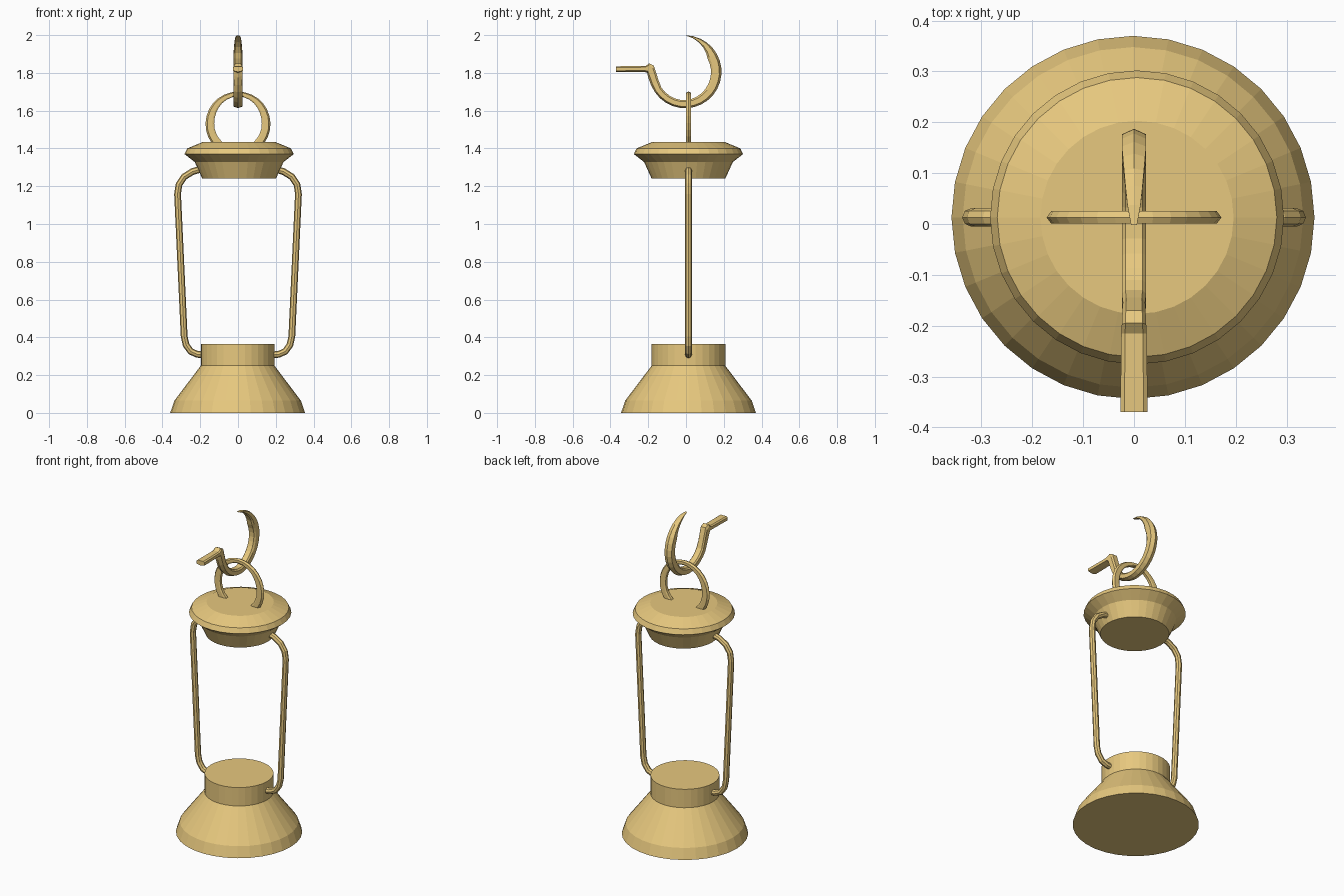
import bpy, bmesh
from math import sin, cos, pi, radians
from mathutils import Vector

if "Cube" in bpy.data.objects:
    bpy.data.objects.remove(bpy.data.objects["Cube"])

brass = bpy.data.materials.new("brass")
brass.diffuse_color = (0.80, 0.58, 0.21, 1)
brass.use_nodes = True
brass.node_tree.nodes["Principled BSDF"].inputs["Base Color"].default_value = brass.diffuse_color
YC = 0.013  # body axis sits slightly behind y = 0


def skin(name, rings):
    """Join equal-length point rings into a closed, capped solid."""
    bm = bmesh.new()
    vs = [[bm.verts.new(p) for p in ring] for ring in rings]
    n = len(vs[0])
    for a, b in zip(vs, vs[1:]):
        for i in range(n):
            j = (i + 1) % n
            bm.faces.new((a[i], a[j], b[j], b[i]))
    bm.faces.new(vs[0][::-1])
    bm.faces.new(vs[-1])
    bmesh.ops.recalc_face_normals(bm, faces=bm.faces)
    me = bpy.data.meshes.new(name)
    bm.to_mesh(me)
    bm.free()
    me.materials.append(brass)
    ob = bpy.data.objects.new(name, me)
    bpy.context.collection.objects.link(ob)
    return ob


def lathe(name, profile, cx=0.0, n=32):
    return skin(name, [[(cx + r * cos(2 * pi * i / n), YC + r * sin(2 * pi * i / n), z)
                        for i in range(n)] for r, z in profile])


def bar(name, stations, place):
    """Chamfered bar: each station is (outer point, inner point, half width)."""
    section = [(0, 0), (0.2, 1), (0.8, 1), (1, 0.7), (1, -0.7), (0.8, -1), (0.2, -1)]
    rings = []
    for o, i, w in stations:
        o, i = Vector(o), Vector(i)
        rings.append([place(*o.lerp(i, t), w * s) for t, s in section])
    return skin(name, rings)


def arc(c, r, a0, a1, steps, thick, width):
    out = []
    for k in range(steps + 1):
        a = radians(a0 + (a1 - a0) * k / steps)
        d = Vector((cos(a), sin(a)))
        out.append((Vector(c) + d * r, Vector(c) + d * (r - thick(a)), width(a)))
    return out


# Base and lid
lathe("base", [(0.357, 0), (0.335, 0.065), (0.195, 0.25), (0.195, 0.365)], -0.002)
lathe("lid", [(0.195, 1.24), (0.235, 1.328), (0.289, 1.37), (0.275, 1.40), (0.19, 1.435)], 0.006)

# Side wires
path = [(0.17, 0.306), (0.215, 0.31), (0.25, 0.325), (0.275, 0.36), (0.285, 0.405),
        (0.32, 1.16), (0.312, 1.21), (0.285, 1.25), (0.24, 1.278), (0.18, 1.295)]
pts = [Vector(p) for p in path]
for side, label in ((-1, "left"), (1, "right")):
    rings = []
    for k, p in enumerate(pts):
        t = (pts[min(k + 1, len(pts) - 1)] - pts[max(k - 1, 0)]).normalized()
        nx, nz = t.y, -t.x
        rings.append([(side * (p.x + 0.018 * cos(a) * nx), YC + 0.018 * sin(a),
                       p.y + 0.018 * cos(a) * nz) for a in [2 * pi * i / 8 for i in range(8)]])
    skin(label + "_wire", rings)

# Hanging ring on the lid
bar("hanging_ring",
    arc((0, 1.529), 0.172, -48, 228, 22,
        lambda a: 0.046 - 0.02 * max(0, sin(a)) ** 2, lambda a: 0.0125),
    lambda u, v, w: (u, YC + w, v))

# Hook: flat arm, kink, then a curve tapering to a point
arm = [((-0.37, 1.805), (-0.37, 1.835), 0.027),
       ((-0.22, 1.806), (-0.215, 1.836), 0.025),
       ((-0.205, 1.80), (-0.195, 1.85), 0.024),
       ((-0.20, 1.775), (-0.17, 1.838), 0.023),
       ((-0.185, 1.735), (-0.145, 1.76), 0.022)]


def taper(a):
    return min(1, max(0.03, (radians(450) - a) / radians(60)))


curve = arc((-0.005, 1.806), 0.193, 214, 449, 20,
            lambda a: (0.042 + 0.014 * max(0, sin((a - radians(270)) * 0.9))) * taper(a),
            lambda a: 0.024 * taper(a) ** 0.4)
bar("hook", arm + curve, lambda u, v, w: (w, u, v))
